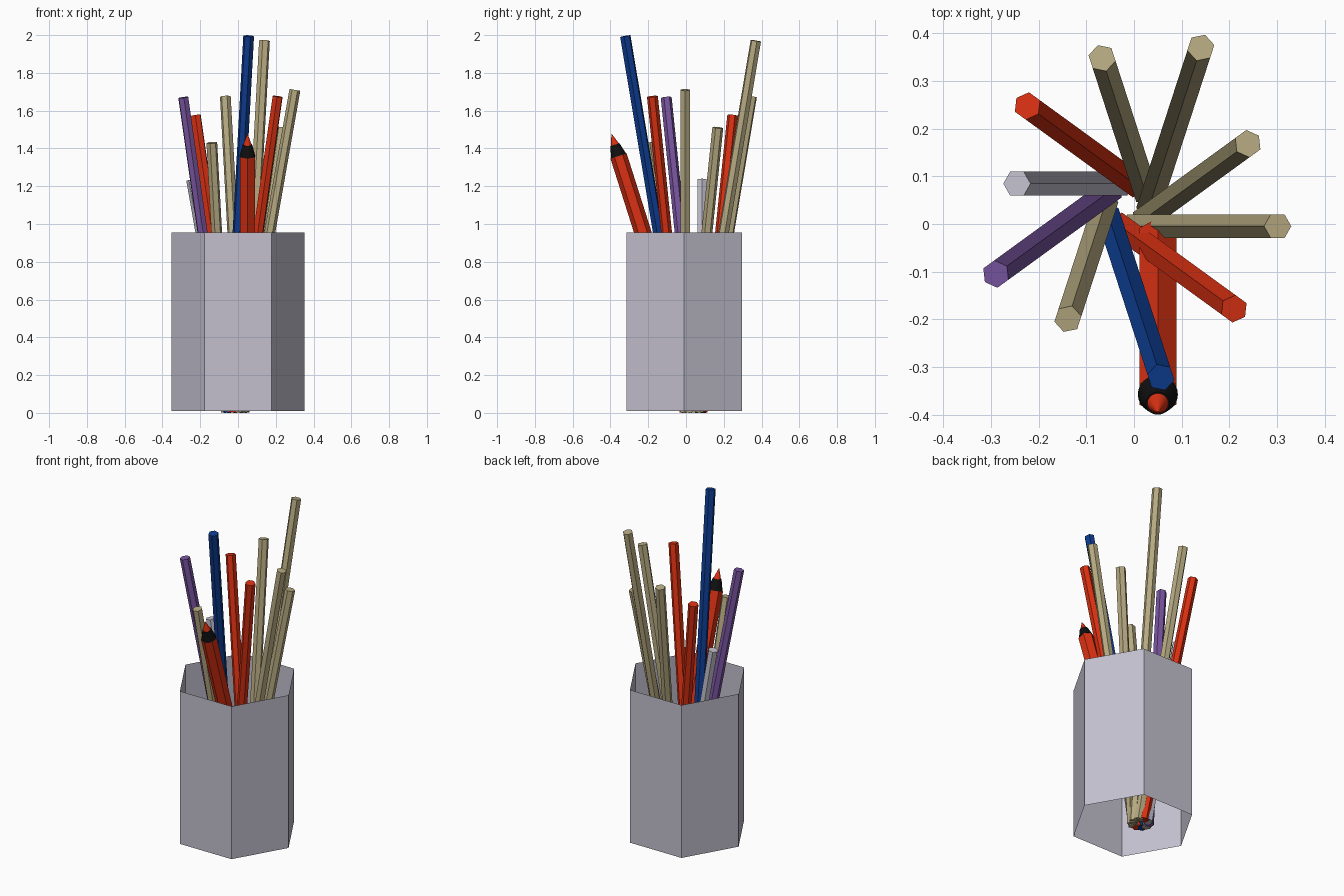
import bpy, bmesh
from math import sin, cos, tan, radians
from mathutils import Vector, Matrix

cube = bpy.data.objects.get("Cube")
if cube:
    bpy.data.objects.remove(cube, do_unlink=True)


def material(name, colour):
    m = bpy.data.materials.new(name)
    m.use_nodes = True
    rgba = (*colour, 1)
    m.diffuse_color = rgba
    m.node_tree.nodes["Principled BSDF"].inputs["Base Color"].default_value = rgba
    return m


GREY = material("pale_grey", (0.55, 0.53, 0.62))
BEIGE = material("beige", (0.47, 0.40, 0.22))
RED = material("red", (0.70, 0.03, 0.006))
BLUE = material("blue", (0.004, 0.045, 0.28))
PURPLE = material("purple", (0.19, 0.09, 0.35))
BLACK = material("black", (0.005, 0.005, 0.005))


def prism(name, sides, base, axis, length, r1, r2, mat, caps=True):
    """Straight or tapered bar from base along axis, one corner facing the lean."""
    bm = bmesh.new()
    bmesh.ops.create_cone(bm, cap_ends=caps, segments=sides, radius1=r1, radius2=r2,
                          depth=length, matrix=Matrix.Translation((0, 0, length / 2)))
    bmesh.ops.remove_doubles(bm, verts=bm.verts, dist=1e-5)
    z = Vector(axis).normalized()
    lean = Vector((z.x, z.y, 0))
    y = lean - z * lean.dot(z) if lean.length > 1e-4 else Vector((0, 1, 0))
    y.normalize()
    x = y.cross(z)
    turn = Matrix((x, y, z)).transposed().to_4x4()
    bm.transform(Matrix.Translation(base) @ turn)
    me = bpy.data.meshes.new(name)
    bm.to_mesh(me)
    bm.free()
    me.materials.append(mat)
    ob = bpy.data.objects.new(name, me)
    bpy.context.collection.objects.link(ob)
    return ob


# Cup: open six-sided sheet, corners on the x axis
cup = prism("cup", 6, (0, 0, 0), (0, 0, 1), 0.945, 0.353, 0.353, GREY, caps=False)
cup.data.transform(Matrix.Translation((0, -0.01, 0.01)) @ Matrix.Rotation(radians(90), 4, "Z"))

# Thin pencils: a twisted ring, all leaning outward by the same angle
TILT = radians(10)
BASE_Z = 0.005
pencils = [(BEIGE, 1.71), (BEIGE, 1.51), (BEIGE, 1.97), (BEIGE, 1.675), (RED, 1.575),
           (GREY, 1.235), (PURPLE, 1.67), (BEIGE, 1.43), (BLUE, 1.995), (RED, 1.675)]
for i, (mat, top) in enumerate(pencils):
    a = radians(36 * i)
    foot = a - radians(72)
    base = (-0.014 + 0.047 * cos(foot), 0.04 + 0.047 * sin(foot), BASE_Z)
    axis = (sin(TILT) * cos(a), sin(TILT) * sin(a), cos(TILT))
    prism(f"pencil_{i + 1}", 6, base, axis, (top - BASE_Z) / cos(TILT), 0.029, 0.029, mat)

# Thick sharpened pencil leaning to the front
start = Vector((0.05, -0.03, 0.33))
neck = Vector((0.05, -0.357, 1.36))
axis = (neck - start).normalized()
prism("thick_pencil_body", 6, start, axis, (neck - start).length, 0.045, 0.045, RED)
half = 0.063
prism("thick_pencil_collar", 24, neck, axis, half, 0.042, 0.025, BLACK)
prism("thick_pencil_lead", 24, neck + axis * half, axis, half, 0.022, 0, RED)
